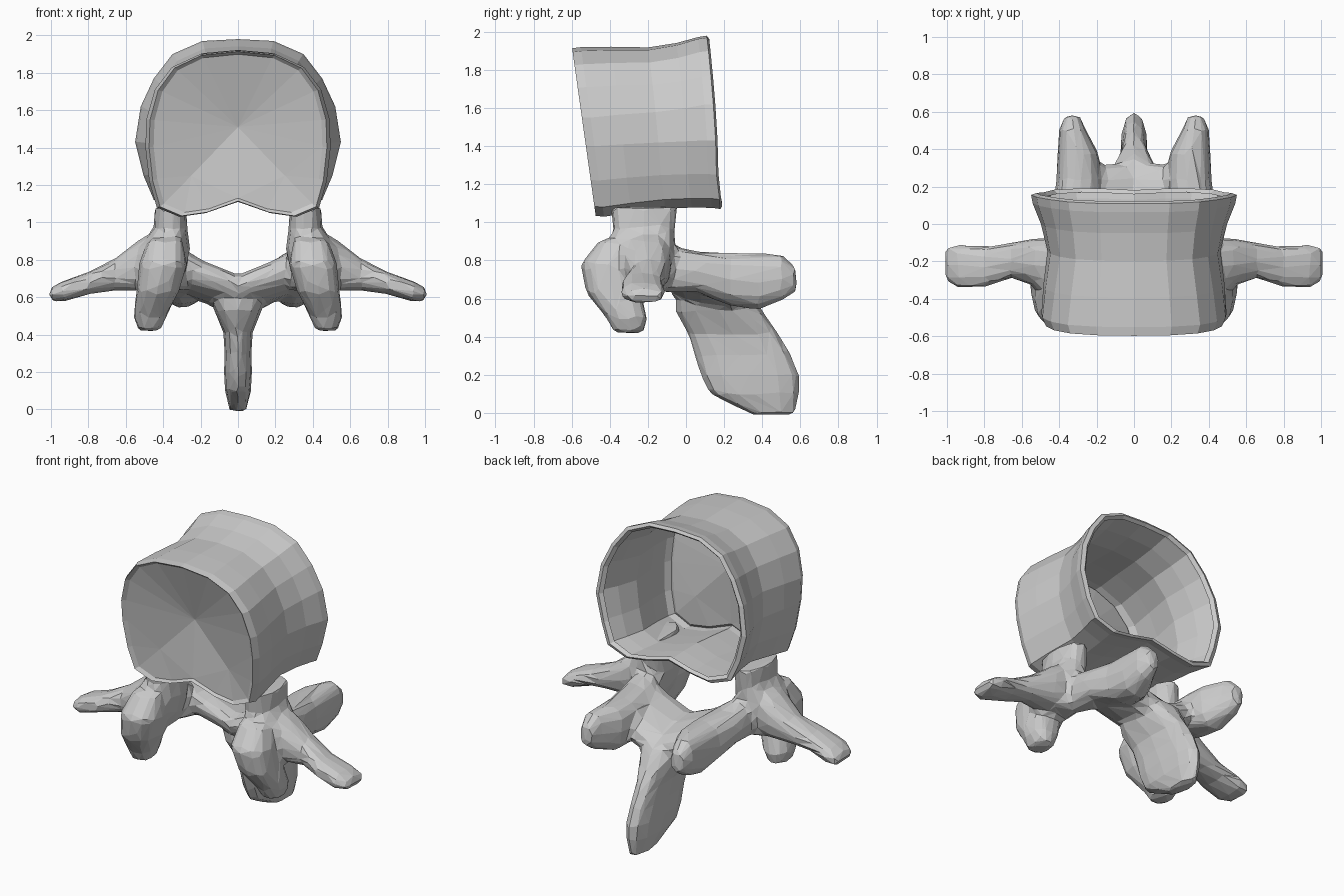
import bpy, bmesh, math

if "Cube" in bpy.data.objects:
    bpy.data.objects.remove(bpy.data.objects["Cube"])

bone = bpy.data.materials.new("bone_grey")
bone.diffuse_color = (0.6, 0.6, 0.6, 1)
bone.use_nodes = True
bone.node_tree.nodes["Principled BSDF"].inputs["Base Color"].default_value = bone.diffuse_color


def finish(bm, name):
    bmesh.ops.recalc_face_normals(bm, faces=bm.faces)
    mesh = bpy.data.meshes.new(name)
    bm.to_mesh(mesh)
    bm.free()
    mesh.materials.append(bone)
    obj = bpy.data.objects.new(name, mesh)
    bpy.context.collection.objects.link(obj)
    return obj


def bridge(bm, a, b):
    n = len(a)
    for i in range(n):
        bm.faces.new((a[i], a[(i + 1) % n], b[(i + 1) % n], b[i]))


def loft(bm, axis, stations, mirror=False, shear=0.0, sides=12):
    """Closed tube of rounded sections across an axis: (centre, half_u, half_v)."""
    u, v = [(1, 2), (0, 2), (0, 1)][axis]
    for sx in ((1, -1) if mirror else (1,)):
        rings = []
        for c, ru, rv in stations:
            ring = []
            for i in range(sides):
                t = 2 * math.pi * i / sides
                p = list(c)
                # slightly squared ellipse
                du = ru * math.copysign(abs(math.cos(t)) ** 0.8, math.cos(t))
                p[u] += du
                p[v] += rv * math.copysign(abs(math.sin(t)) ** 0.8, math.sin(t)) + shear * du
                ring.append(bm.verts.new((p[0] * sx, p[1], p[2])))
            rings.append(ring)
        bm.faces.new(rings[0])
        bm.faces.new(rings[-1])
        for a, b in zip(rings, rings[1:]):
            bridge(bm, a, b)


# --- vertebral body: hollow drum along y, open at the back ---
front = [(0, 1.92), (.2, 1.90), (.35, 1.83), (.44, 1.71), (.485, 1.55), (.49, 1.4),
         (.47, 1.22), (.43, 1.08), (.31, 1.03), (.17, 1.05), (0, 1.11)]
back = [(0, 1.98), (.19, 1.97), (.35, 1.90), (.45, 1.77), (.52, 1.62), (.55, 1.43),
        (.505, 1.25), (.45, 1.12), (.31, 1.07), (.17, 1.09), (0, 1.13)]


def full(half):
    return half + [(-x, z) for x, z in half[-2:0:-1]]


def blend(t, sx=1.0, top=1.0, low=1.0):
    out = []
    for a, b in zip(full(front), full(back)):
        x, z = (p * (1 - t) + q * t for p, q in zip(a, b))
        out.append((x * sx, 1.5 + (z - 1.5) * (top if z > 1.5 else low)))
    return out


def lean(z):
    return -.47 - .125 * (z - 1.03) / .89


def rear(z):
    return .17 - .05 * max(0, (z - 1.3) / .68) ** 1.5 + .02 * max(0, min(1, (1.2 - z) / .1))


# (outline, position from front 0 to back 1)
sections = [(blend(0, .92, .95, .95), .02), (blend(0, .97, .985, .99), -.005),
            (blend(0, 1.01), .06), (blend(.25, .96, .97, .975), .28),
            (blend(.5, .89, .93, .95), .55), (blend(.75, .93, .95, .96), .76),
            (blend(1, .985, .985, .985), .92), (blend(1), .985),
            (blend(1, .95, .965, .965), 1.0), (blend(1, .91, .93, .93), .97)]
bm = bmesh.new()
rings = []
for outline, t in sections:
    rings.append([bm.verts.new((x, lean(z) * (1 - t) + rear(z) * t, z)) for x, z in outline])
for a, b in zip(rings, rings[1:]):
    bridge(bm, a, b)
# dished front plate with a zigzag crease
rim = rings[0]
peak = bm.verts.new((0, -.45, 1.51))
for s in (1, -1):
    notch = bm.verts.new((.25 * s, -.455, 1.25))
    r = [rim[s * i] for i in range(11)]
    for i in range(10):
        bm.faces.new((r[i], r[i + 1], peak if i < 5 else notch))
    bm.faces.new((r[5], notch, peak))
    bm.faces.new((r[10], peak, notch))
finish(bm, "vertebral_body")

# --- neural arch with all processes, fused into one faceted form ---
bm = bmesh.new()
# pedicles
loft(bm, 2, [((.36, -.22, 1.08), .085, .18), ((.36, -.22, .97), .09, .165),
             ((.395, -.23, .86), .14, .17), ((.41, -.24, .74), .13, .16),
             ((.41, -.20, .64), .09, .10)], True)
# transverse processes
loft(bm, 0, [((.38, -.21, .81), .13, .16), ((.52, -.205, .775), .13, .14),
             ((.66, -.195, .72), .095, .085), ((.80, -.23, .675), .11, .06),
             ((.94, -.225, .63), .12, .055), ((1.01, -.21, .612), .09, .035)], True)
# front articular processes
loft(bm, 2, [((.39, -.38, .91), .09, .07), ((.40, -.40, .78), .13, .155),
             ((.43, -.38, .63), .115, .145), ((.47, -.31, .50), .09, .11),
             ((.475, -.30, .42), .06, .08)], True)
# back articular processes
loft(bm, 1, [((.36, -.12, .76), .08, .13), ((.32, .05, .74), .12, .11),
             ((.295, .24, .70), .12, .14), ((.30, .38, .69), .11, .15),
             ((.33, .51, .71), .07, .12), ((.33, .58, .70), .04, .06)], True)
# laminae, sloping down to the back
loft(bm, 0, [((-.40, -.10, .77), .10, .10), ((-.30, .06, .74), .17, .11),
             ((-.18, .11, .68), .21, .10), ((0, .12, .62), .21, .085),
             ((.18, .11, .68), .21, .10), ((.30, .06, .74), .17, .11),
             ((.40, -.10, .77), .10, .10)], shear=-.2)
# spinous process
loft(bm, 2, [((0, .15, .63), .15, .19), ((0, .17, .54), .13, .23), ((0, .25, .41), .077, .24),
             ((0, .30, .30), .072, .255), ((0, .335, .20), .075, .26),
             ((0, .36, .10), .07, .235), ((0, .46, -.01), .045, .11)])
arch = finish(bm, "neural_arch")

remesh = arch.modifiers.new("fuse", 'REMESH')
remesh.mode = 'VOXEL'
remesh.voxel_size = 0.022
smooth = arch.modifiers.new("soften", 'SMOOTH')
smooth.factor = 0.5
smooth.iterations = 4
facet = arch.modifiers.new("facet", 'DECIMATE')
facet.ratio = 0.07
facet.use_symmetry = True
facet.symmetry_axis = 'X'
